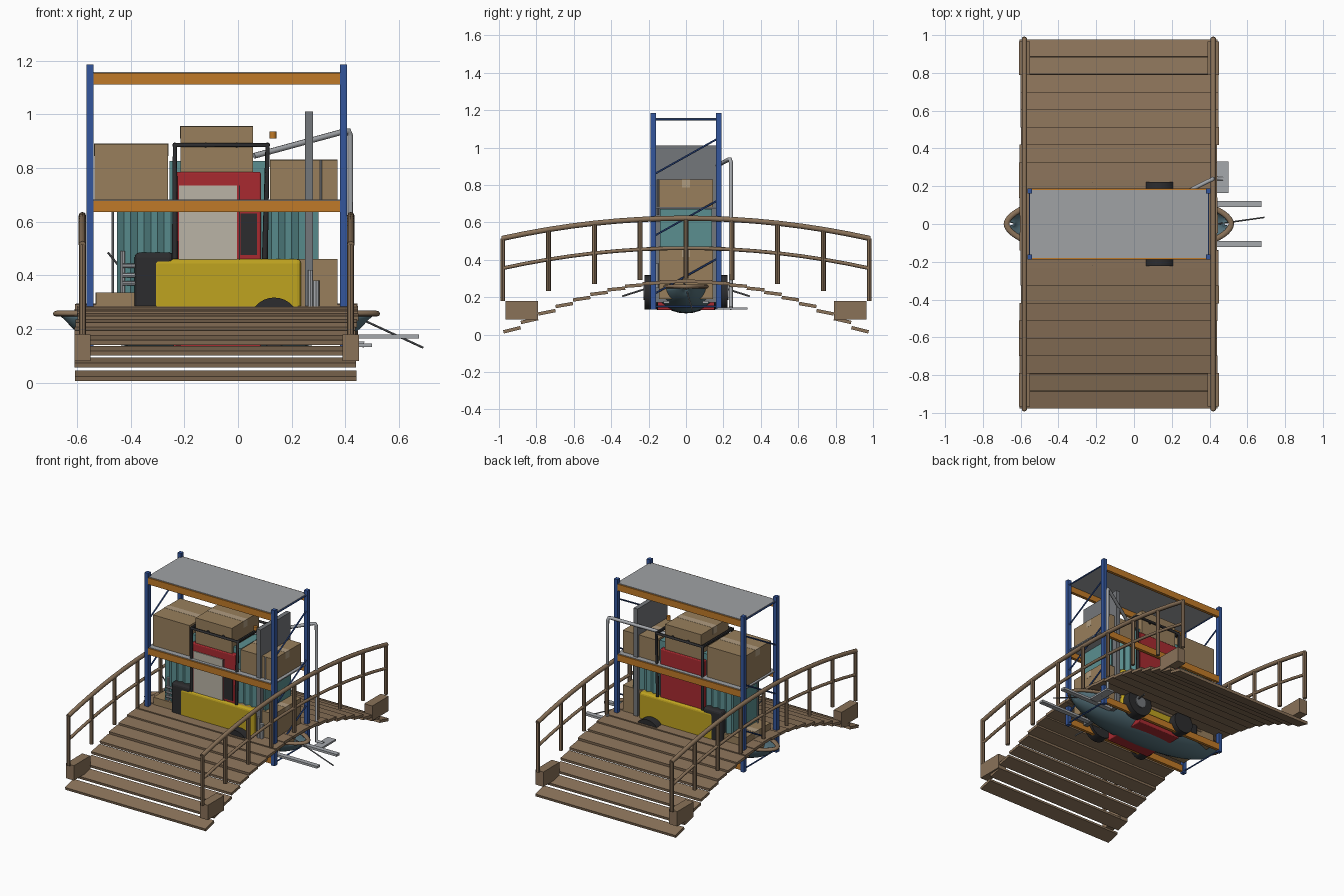
import bpy, bmesh, random
from math import sin, cos, pi, atan
from mathutils import Vector, Matrix

if "Cube" in bpy.data.objects:
    bpy.data.objects.remove(bpy.data.objects["Cube"])

random.seed(4)
mats = {}


def mat(name, h):
    c = [int(h[i:i + 2], 16) / 255 for i in (0, 2, 4)]
    m = bpy.data.materials.new(name)
    m.diffuse_color = [v / 12.92 if v < .04 else ((v + .055) / 1.055) ** 2.4 for v in c] + [1]
    m.use_nodes = True
    m.node_tree.nodes["Principled BSDF"].inputs["Base Color"].default_value = m.diffuse_color
    mats[name] = m


for n, h in dict(wood='8a7259', card='987f5c', blue='34569c', orange='c07a28', deck='a0a2a5', steel='74777b',
                 light='a5a8ac', yellow='bfa320', dark='2c2c2e', red='a82a30', glass='bab4a6', teal='5b8f90',
                 hull='56737d', tape='b09c80').items():
    mat(n, h)


def finish(name, bm, m, bevel=0, smooth=False):
    bmesh.ops.recalc_face_normals(bm, faces=bm.faces)
    me = bpy.data.meshes.new(name)
    bm.to_mesh(me)
    bm.free()
    o = bpy.data.objects.new(name, me)
    bpy.context.collection.objects.link(o)
    me.materials.append(mats[m])
    if bevel:
        b = o.modifiers.new('bevel', 'BEVEL')
        b.width, b.segments = bevel, 3
    if smooth:
        for p in me.polygons:
            p.use_smooth = True
        me.set_sharp_from_angle(angle=.7)
    return o


def box(name, x, y, z, m, bevel=0, rx=0):
    bm = bmesh.new()
    bmesh.ops.create_cube(bm, size=1)
    bm.transform(Matrix.Diagonal((x[1] - x[0], y[1] - y[0], z[1] - z[0], 1)))
    bm.transform(Matrix.Translation(((x[0] + x[1]) / 2, (y[0] + y[1]) / 2, (z[0] + z[1]) / 2))
                 @ Matrix.Rotation(rx, 4, 'X'))
    return finish(name, bm, m, bevel)


def rod(name, a, b, r, m, n=8, r2=None):
    a, b = Vector(a), Vector(b)
    bm = bmesh.new()
    bmesh.ops.create_cone(bm, cap_ends=True, segments=n, radius1=r, radius2=r if r2 is None else r2,
                          depth=(b - a).length)
    q = (b - a).to_track_quat('Z', 'Y').to_matrix().to_4x4()
    bm.transform(Matrix.Translation((a + b) / 2) @ q)
    return finish(name, bm, m, smooth=n > 6)


def path(name, pts, r, m, cyclic=False, res=2):
    cu = bpy.data.curves.new(name, 'CURVE')
    cu.dimensions, cu.bevel_depth, cu.bevel_resolution, cu.use_fill_caps = '3D', r, res, True
    s = cu.splines.new('POLY')
    s.points.add(len(pts) - 1)
    for p, q in zip(s.points, pts):
        p.co = (*q, 1)
    s.use_cyclic_u = cyclic
    o = bpy.data.objects.new(name, cu)
    bpy.context.collection.objects.link(o)
    cu.materials.append(mats[m])
    return o


# arched bridge: stepped planks
for k in range(-10, 11):
    y = .093 * k
    z = .285 - .3 * y * y
    j = random.uniform(0, .012)
    box('plank', (-.61 + j, .438 + j), (y - .047, y + .047), (z - .009, z + .009), 'wood', rx=-atan(.27 * y))

# railings, posts and end blocks
for x in (-.58, .42):
    for name, h, r in (('top_rail', .622, .014), ('mid_rail', .462, .01)):
        path(name, [(x, -.985 + 1.97 * i / 16, h - .112 * (-.985 + 1.97 * i / 16) ** 2) for i in range(17)], r, 'wood')
    for k in range(-4, 5):
        y = .245 * k
        rod('rail_post', (x, y, .3 - .125 * y * y), (x, y, .622 - .112 * y * y), .013, 'wood')
    for s in (-1, 1):
        box('end_block', (x - .03, x + .03), sorted((s * .79, s * .965)), (.08, .18), 'wood')

# pallet rack
for x in (-.552, .393):
    for y in (-.175, .175):
        box('rack_upright', (x - .013, x + .013), (y - .014, y + .014), (.135, 1.185), 'blue')
    for z in (.15, 1.15):
        rod('rack_tie', (x, -.165, z), (x, .165, z), .005, 'blue', 6)
    for z in (.22, .53, .86):
        rod('rack_brace', (x, -.165, z), (x, .165, z + .185), .005, 'blue', 6)
for z in (.145, .635, 1.11):
    for y in (-.178, .178):
        box('rack_beam', (-.54, .38), (y - .01, y + .01), (z, z + .044), 'orange')
    if z > .5:
        box('rack_shelf', (-.55, .392), (-.18, .18), (z + .04, z + .048), 'deck')

# cardboard boxes with tape
for x0, x1, z0, z1 in ((-.535, -.26, .68, .89), (-.215, .055, .68, .955), (.12, .37, .68, .83),
                       (-.53, -.26, .19, .335), (.1, .37, .19, .46)):
    box('carton', (x0, x1), (-.145, .145), (z0, z1), 'card')
    box('carton_tape', (x0 - .001, x1 + .001), (-.022, .022), (z1 - .045, z1 + .001), 'tape')

# boat hull: lofted half-ellipse sections
bm = bmesh.new()
rows = []
for i in range(33):
    u = -cos(pi * i / 32) * .998
    w, d = .17 * (1 - u * u) ** .55, .14 * (1 - u * u) ** .4
    rows.append([bm.verts.new((-.08 + .595 * u * (1 - .06 * sin(pi * j / 14)), w * cos(pi * j / 14),
                               .253 - d * sin(pi * j / 14))) for j in range(15)])
for a, b in zip(rows, rows[1:]):
    for j in range(14):
        bm.faces.new((a[j], a[j + 1], b[j + 1], b[j]))
hull = finish('boat_hull', bm, 'hull', smooth=True)
sol = hull.modifiers.new('shell', 'SOLIDIFY')
sol.thickness, sol.offset = .008, -1
rim = path('boat_gunwale', [(-.08 + .595 * cos(2 * pi * i / 64), .168 * sin(2 * pi * i / 64) *
           abs(sin(2 * pi * i / 64)) ** .1, 0) for i in range(64)], .015, 'wood', True)
rim.location.z, rim.scale.z = .257, .75
for x in (-.36, .2):
    box('boat_seat', (x - .035, x + .035), (-.14, .14), (.215, .227), 'wood')
rod('oar', (.3, -.02, .31), (.69, .035, .13), .004, 'steel')
for s in (-1, 1):
    rod('oarlock_rod', (.12, s * .15, .265), (.2, s * .34, .205), .005, 'steel')

# corrugated container behind the vehicle
bm = bmesh.new()
n = 60
front = [(-.45 + .75 * i / n, -.13 - .008 * cos(i * pi / 2)) for i in range(n + 1)]
outline = front + [(x, -y) for x, y in reversed(front)]
f = bm.faces.new([bm.verts.new((x, y, .2)) for x, y in outline])
ext = bmesh.ops.extrude_face_region(bm, geom=[f])['geom']
bmesh.ops.translate(bm, vec=(0, 0, .47), verts=[v for v in ext if isinstance(v, bmesh.types.BMVert)])
finish('corrugated_container', bm, 'teal')
box('container_top', (-.255, .11), (-.125, .125), (.68, .825), 'teal')

# vending cabinet
box('cabinet_body', (-.24, .085), (-.155, .155), (.13, .785), 'red', .006)
box('cabinet_window', (-.22, -.003), (-.16, -.15), (.3, .735), 'glass')
box('cabinet_panel', (.01, .07), (-.16, -.15), (.475, .63), 'dark')
box('cabinet_trim', (.003, .008), (-.158, -.15), (.3, .735), 'dark')

# forklift body, counterweight and cab guard
box('truck_body', (-.315, .235), (-.17, .17), (.2, .46), 'yellow', .016)
box('counterweight', (-.385, -.24), (-.168, .168), (.2, .485), 'dark', .018)
for s in (-1, 1):
    path('guard_frame', [(-.235, s * .16, .46), (-.235, s * .16, .885), (.11, s * .16, .885), (.1, s * .16, .46)],
         .011, 'dark', res=1)
    rod('front_wheel', (.135, s * .15, .225), (.135, s * .222, .225), .092, 'dark', 28)
    rod('front_hub', (.135, s * .15, .225), (.135, s * .228, .225), .04, 'steel', 16)
    rod('rear_wheel', (-.222, s * .15, .21), (-.222, s * .222, .21), .072, 'dark', 28)
    box('fork_tine', (.28, .675), (s * .105 - .016, s * .105 + .016), (.165, .18), 'light')
for x in (-.235, -.12, -.005, .11):
    rod('guard_bar', (x, -.16, .885), (x, .16, .885), .01, 'dark')
rod('beacon', (.13, 0, .91), (.13, 0, .935), .013, 'orange', 12)

# mast plate
box('mast_plate', (.25, .28), (-.16, .16), (.17, 1.01), 'steel')

# platform trolley with bent handle
box('trolley_toe_plate', (.44, .5), (.165, .33), (.133, .145), 'light')
path('trolley_handle', [(.47, .24, .142), (.42, .24, .145), (.418, .24, .92), (.412, .235, .938), (.395, .228, .936),
                        (.06, .06, .845)], .011, 'light')

# side pipes, lever and small rungs
for x, y, z0, z1, r in ((-.43, -.13, .25, .49, .009), (-.467, -.1, .3, .635, .005), (.27, -.165, .25, .42, .01),
                        (.29, -.16, .25, .38, .013), (.308, -.15, .64, .83, .005)):
    rod('side_pipe', (x, y, z0), (x, y, z1), r, 'light')
for z in (.37, .4, .435):
    rod('step_rung', (-.43, -.15, z), (-.38, -.15, z), .008, 'light')
rod('lever', (-.485, -.12, .485), (-.44, -.12, .43), .004, 'steel')
